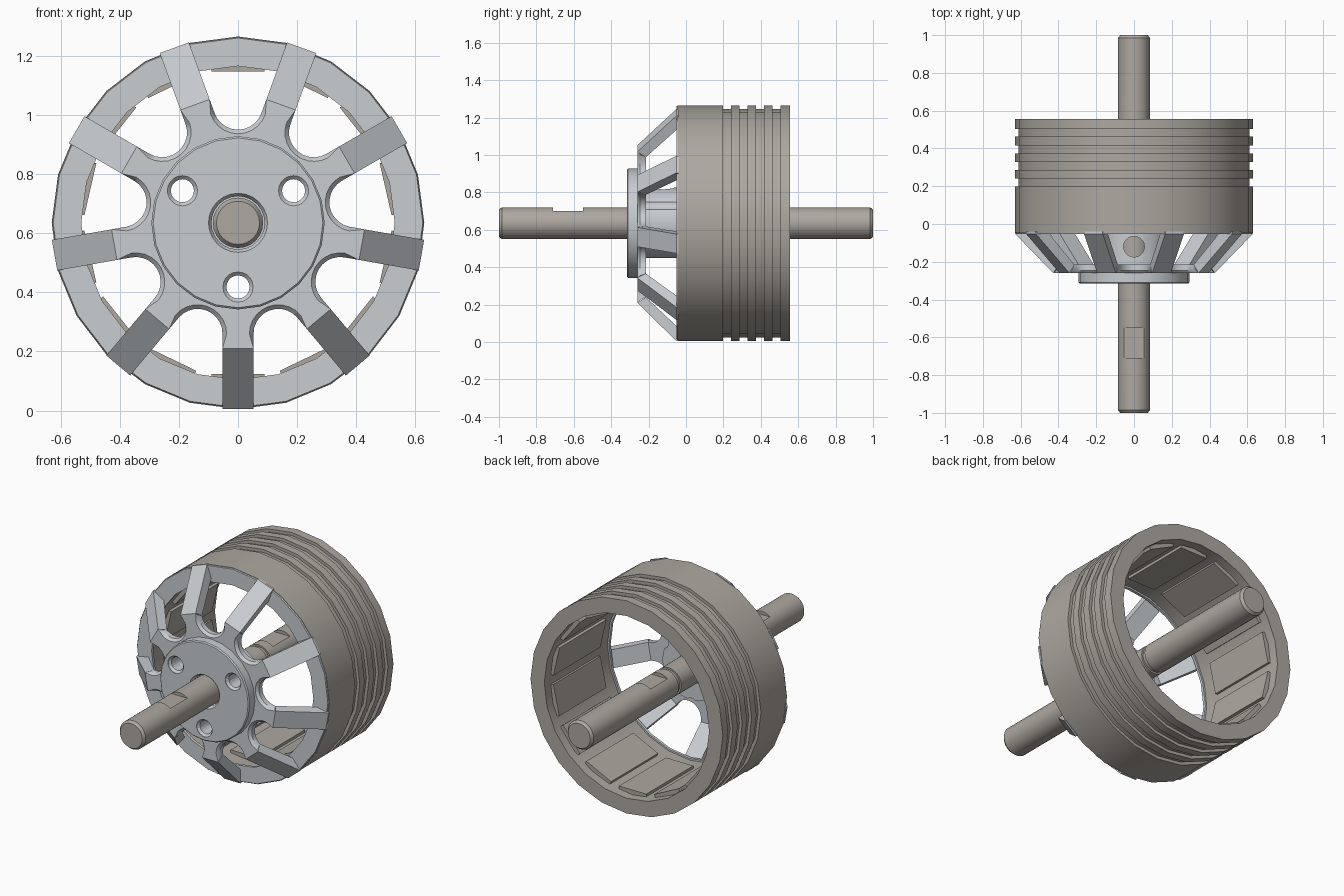
import bpy, bmesh
from math import sin, cos, pi, radians
from mathutils import Matrix, Vector

if "Cube" in bpy.data.objects:
    bpy.data.objects.remove(bpy.data.objects["Cube"])

CZ = 0.635          # height of the motor axis


def material(name, rgb):
    m = bpy.data.materials.new(name)
    m.diffuse_color = (*rgb, 1)
    m.use_nodes = True
    m.node_tree.nodes["Principled BSDF"].inputs["Base Color"].default_value = m.diffuse_color
    return m


STEEL = material("warm_steel", (0.42, 0.39, 0.35))
ALLOY = material("pale_alloy", (0.58, 0.61, 0.64))


def finish(name, bm, mat=None, smooth=True):
    bmesh.ops.recalc_face_normals(bm, faces=bm.faces)
    me = bpy.data.meshes.new(name)
    bm.to_mesh(me)
    bm.free()
    ob = bpy.data.objects.new(name, me)
    bpy.context.collection.objects.link(ob)
    if mat:
        me.materials.append(mat)
    if smooth:
        shade(ob)
    return ob


def activate(ob):
    bpy.ops.object.select_all(action='DESELECT')
    ob.select_set(True)
    bpy.context.view_layer.objects.active = ob


def shade(ob):
    activate(ob)
    bpy.ops.object.shade_smooth_by_angle(angle=radians(30))


def lathe(name, profile, mat, n=24, closed=True):
    """Spin (radius, y) points about the motor axis; open profiles get end caps."""
    bm = bmesh.new()
    rings = [[bm.verts.new((r * sin(2 * pi * i / n), y, CZ + r * cos(2 * pi * i / n)))
              for i in range(n)] for r, y in profile]
    pairs = list(zip(rings, rings[1:]))
    if closed:
        pairs.append((rings[-1], rings[0]))
    else:
        bm.faces.new(rings[0])
        bm.faces.new(rings[-1])
    for a, b in pairs:
        for i in range(n):
            j = (i + 1) % n
            bm.faces.new((a[i], a[j], b[j], b[i]))
    return finish(name, bm, mat)


def cut(ob, cutter):
    activate(ob)
    mod = ob.modifiers.new("cut", 'BOOLEAN')
    mod.operation = 'DIFFERENCE'
    mod.solver = 'EXACT'
    mod.object = cutter
    bpy.ops.object.modifier_apply(modifier=mod.name)
    shade(ob)


def add_box(bm, centre, size, rot=Matrix()):
    bmesh.ops.create_cube(bm, size=1, matrix=rot @ Matrix.Translation(centre)
                          @ Matrix.Diagonal((*size, 1)))


# Shaft with chamfered ends and a retaining groove
shaft = lathe("shaft", [(0.073, -1), (0.085, -0.985), (0.085, 0.165), (0.075, 0.165),
                        (0.075, 0.19), (0.085, 0.19), (0.085, 0.985), (0.073, 1)],
              STEEL, closed=False)
bm = bmesh.new()
add_box(bm, (0, -0.63, CZ + 0.115), (0.3, 0.16, 0.1))
add_box(bm, (0, 0.33, CZ + 0.115), (0.3, 0.16, 0.1))
flat_cutter = finish("flat_cutter", bm, smooth=False)
cut(shaft, flat_cutter)

# Rotor bell with four grooves
outer = [(0.63, -0.045)]
for k in range(4):
    y = 0.198 + 0.088 * k
    outer += [(0.63, y), (0.612, y), (0.612, y + 0.042), (0.63, y + 0.042)]
lathe("rotor_bell", outer + [(0.63, 0.555), (0.54, 0.555), (0.54, -0.045)], STEEL)

# Fourteen magnets inside the bell
bm = bmesh.new()
for k in range(14):
    rot = Matrix.Translation((0, 0, CZ)) @ Matrix.Rotation(2 * pi * k / 14, 4, 'Y')
    add_box(bm, (0, 0.28, 0.532), (0.18, 0.44, 0.04), rot)
finish("magnets", bm, STEEL, smooth=False)

# Rim ring of the spoked cap
lathe("cap_rim", [(0.625, -0.052), (0.63, -0.036), (0.53, -0.036), (0.53, -0.052)], ALLOY)

# Hub: raised front disc and rear boss, bored for the shaft
hub = lathe("hub", [(0.09, -0.298), (0.1, -0.315), (0.287, -0.315), (0.293, -0.309),
                    (0.293, -0.245), (0.19, -0.235), (0.19, -0.05), (0.09, -0.05)], ALLOY)

# Scalloped plate: stubs for nine spokes with round gaps between them
HALF, GAP_C, GAP_R, STEPS = 0.0525, 0.399, 0.084, 10


def outline(end, e):
    pts = []
    for k in range(9):
        a = radians(270 + 40 * k)
        g = a + radians(20)
        for s in (-1, 1):
            pts.append((end * cos(a) - s * HALF * sin(a), end * sin(a) + s * HALF * cos(a)))
        for i in range(STEPS + 1):
            t = g + radians(250 - 140 * i / STEPS)
            pts.append((GAP_C * cos(g) + (GAP_R + e) * cos(t),
                        GAP_C * sin(g) + (GAP_R + e) * sin(t)))
    return pts


bm = bmesh.new()
loops = [[bm.verts.new((x, y, CZ + z)) for x, z in outline(end, e)]
         for end, e, y in ((0.425, 0.014, -0.26), (0.41, 0, -0.245), (0.395, 0, -0.215))]
for a, b in zip(loops, loops[1:]):
    for i in range(len(a)):
        j = (i + 1) % len(a)
        bm.faces.new((a[i], a[j], b[j], b[i]))
bm.faces.new(loops[0])
bm.faces.new(loops[-1])
plate = finish("scalloped_plate", bm, ALLOY)

# Nine slanted spokes
bm = bmesh.new()
section = [(0.425, -0.26), (0.63, -0.052), (0.63, -0.04), (0.56, -0.04), (0.395, -0.215)]
for k in range(9):
    rot = Matrix.Translation((0, 0, CZ)) @ Matrix.Rotation(pi + 2 * pi * k / 9, 4, 'Y')
    sides = [[bm.verts.new(rot @ Vector((x, y, r))) for r, y in section]
             for x in (-HALF, HALF)]
    for s in sides:
        bm.faces.new(s)
    for i in range(5):
        j = (i + 1) % 5
        bm.faces.new((sides[0][i], sides[0][j], sides[1][j], sides[1][i]))
finish("spokes", bm, ALLOY, smooth=False)

# Three countersunk mounting holes through hub and plate
bm = bmesh.new()
for deg in (30, 150, 270):
    x, z = 0.217 * cos(radians(deg)), CZ + 0.217 * sin(radians(deg))
    rings = [[bm.verts.new((x + r * cos(2 * pi * i / 20), y, z + r * sin(2 * pi * i / 20)))
              for i in range(20)]
             for r, y in ((0.051, -0.4), (0.051, -0.312), (0.039, -0.3), (0.039, 0.02))]
    for a, b in zip(rings, rings[1:]):
        for i in range(20):
            j = (i + 1) % 20
            bm.faces.new((a[i], a[j], b[j], b[i]))
    bm.faces.new(rings[0])
    bm.faces.new(rings[-1])
hole_cutter = finish("hole_cutter", bm, smooth=False)
cut(hub, hole_cutter)
cut(plate, hole_cutter)

# Set-screw hole in the top of the boss
bm = bmesh.new()
bmesh.ops.create_cone(bm, cap_ends=True, segments=20, radius1=0.055, radius2=0.055,
                      depth=0.3, matrix=Matrix.Translation((0, -0.12, CZ + 0.17)))
screw_cutter = finish("screw_cutter", bm, smooth=False)
cut(hub, screw_cutter)

for c in (flat_cutter, hole_cutter, screw_cutter):
    bpy.data.objects.remove(c)
